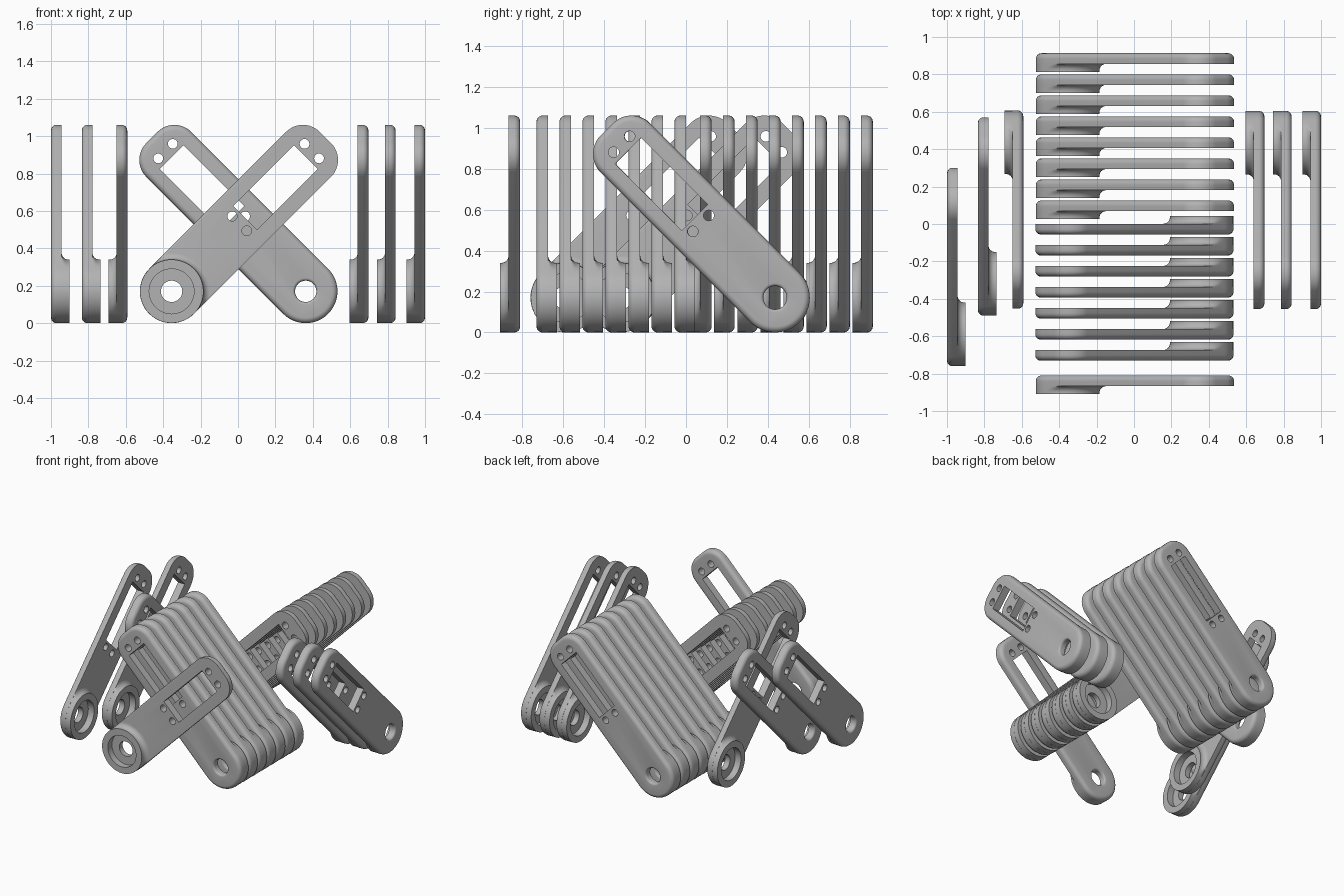
import bpy
import bmesh
import math
from math import sin, cos, pi
from mathutils import Matrix

cube = bpy.data.objects.get("Cube")
if cube:
    bpy.data.objects.remove(cube, do_unlink=True)

# Dimensions of one link arm: u along it, v across it, w through it
RADIUS = 0.17        # pivot end and half width
LENGTH = 1.163       # pivot centre to far end
CORNER = 0.127       # far corner radius
SLAB = 0.057         # slab thickness
TOTAL = 0.1          # thickness at the pivot boss
ROUND = 0.03         # edge rounding on the plain face
FILLET = 0.036       # blend between boss and slab
STEPS = 12

grey = bpy.data.materials.new("plain_grey")
grey.use_nodes = True
colour = (0.45, 0.45, 0.45, 1)
grey.diffuse_color = colour
grey.node_tree.nodes["Principled BSDF"].inputs["Base Color"].default_value = colour


def back_arc(radius):
    n = 2 * STEPS
    return [(radius * cos(pi / 2 + pi * i / n), radius * sin(pi / 2 + pi * i / n))
            for i in range(n + 1)]


def slab_outline(inset):
    """Round pivot end, straight sides, rounded far corners."""
    points = []
    r = CORNER - inset
    for side in (-1, 1):
        for i in range(STEPS + 1):
            a = pi / 2 * i / STEPS - (pi / 2 if side < 0 else 0)
            points.append((LENGTH - CORNER + r * cos(a),
                           side * (RADIUS - CORNER) + r * sin(a)))
    return points + back_arc(RADIUS - inset)


def boss_outline(radius):
    """Circle whose blend is trimmed flush with the arm sides."""
    limit = RADIUS - 0.001
    n = 2 * STEPS + 3
    points = []
    for i in range(1, n):
        a = -pi / 2 + pi * i / n
        points.append((radius * cos(a), max(-limit, min(limit, radius * sin(a)))))
    return points + back_arc(limit)


def loft(bm, rings):
    """Closed solid through (outline, w) rings."""
    loops = [[bm.verts.new((u, v, w)) for u, v in outline] for outline, w in rings]
    n = len(loops[0])
    for low, high in zip(loops, loops[1:]):
        for i in range(n):
            j = (i + 1) % n
            bm.faces.new((low[i], low[j], high[j], high[i]))
    bm.faces.new(loops[0][::-1])
    bm.faces.new(loops[-1])


def circle(radius, u=0, v=0, n=48):
    return [(u + radius * cos(2 * pi * i / n), v + radius * sin(2 * pi * i / n))
            for i in range(n)]


def make_object(name, bm):
    bmesh.ops.recalc_face_normals(bm, faces=bm.faces)
    mesh = bpy.data.meshes.new(name)
    bm.to_mesh(mesh)
    bm.free()
    obj = bpy.data.objects.new(name, mesh)
    bpy.context.scene.collection.objects.link(obj)
    return obj


# Arm body: rounded slab with the boss blended onto its other face
rings = []
for i in range(7):
    a = pi / 2 * i / 6
    rings.append((slab_outline(ROUND * (1 - sin(a))), ROUND * (1 - cos(a))))
rings.append((slab_outline(0), SLAB))
for i in range(7):
    a = pi / 2 * i / 6
    rings.append((boss_outline(RADIUS + FILLET * (1 - sin(a))),
                  SLAB + FILLET * (1 - cos(a))))
rings.append((boss_outline(RADIUS), TOTAL))
bm = bmesh.new()
loft(bm, rings)
body = make_object("arm_body", bm)
body.data.materials.append(grey)

# Cutter: flared pivot hole with bearing recess, slot and four screw holes
bm = bmesh.new()
bore, flare, floor = 0.057, 0.015, 0.05
profile = [(bore + flare, -0.01)]
for i in range(6):
    a = pi / 2 * i / 5
    profile.append((bore + flare * (1 - sin(a)), flare * (1 - cos(a))))
profile += [(bore, floor), (0.12, floor), (0.12, TOTAL + 0.02)]
loft(bm, [(circle(r), w) for r, w in profile])
slot = [(0.555, -0.09), (1.015, -0.09), (1.015, 0.09), (0.555, 0.09)]
loft(bm, [(slot, -0.02), (slot, TOTAL)])
for u in (0.513, 1.06):
    for v in (-0.055, 0.055):
        hole = circle(0.026, u, v, 24)
        loft(bm, [(hole, -0.02), (hole, TOTAL)])
cutter = make_object("arm_cutter", bm)
cutter.hide_render = True

cut = body.modifiers.new("openings", "BOOLEAN")
cut.operation = "DIFFERENCE"
cut.solver = "EXACT"
cut.object = cutter
bpy.context.view_layer.update()
arm_mesh = bpy.data.meshes.new_from_object(
    body.evaluated_get(bpy.context.evaluated_depsgraph_get()))
arm_mesh.name = "link_arm"
for helper in (body, cutter):
    bpy.data.objects.remove(helper, do_unlink=True)
for polygon in arm_mesh.polygons:
    polygon.use_smooth = True
    polygon.material_index = 0
arm_mesh.set_sharp_from_angle(angle=math.radians(30))

# Base pose: arm leans 45 degrees towards +x with the boss facing the front
s = math.sqrt(0.5)
LEAN = Matrix(((s, -s, 0, 0), (0, 0, -1, 0), (s, s, 0, 0), (0, 0, 0, 1)))


def place(name, x, y, turn):
    """Put the pivot, on the plain face, at x, y."""
    obj = bpy.data.objects.new(name, arm_mesh)
    obj.matrix_world = (Matrix.Translation((x, y, RADIUS))
                        @ Matrix.Rotation(math.radians(turn), 4, "Z") @ LEAN)
    bpy.context.scene.collection.objects.link(obj)


# Rear row, middle row and the single front arm
PITCH = 0.1125
for i in range(8):
    place(f"rear_arm_{i + 1}", -0.355, 0.913 - PITCH * i, 0)
for i in range(7):
    place(f"middle_arm_{i + 1}", 0.362, -0.056 - PITCH * i, 180)
place("front_arm", -0.355, -0.81, 0)

# Arms standing at either side
place("right_outer_arm", -1.0, -0.59, 90)
place("right_middle_arm", -0.835, -0.32, 90)
place("right_inner_arm", -0.592, 0.437, -90)
for name, x in (("inner", 0.697), ("middle", 0.843), ("outer", 1.0)):
    place(f"left_{name}_arm", x, 0.435, -90)
